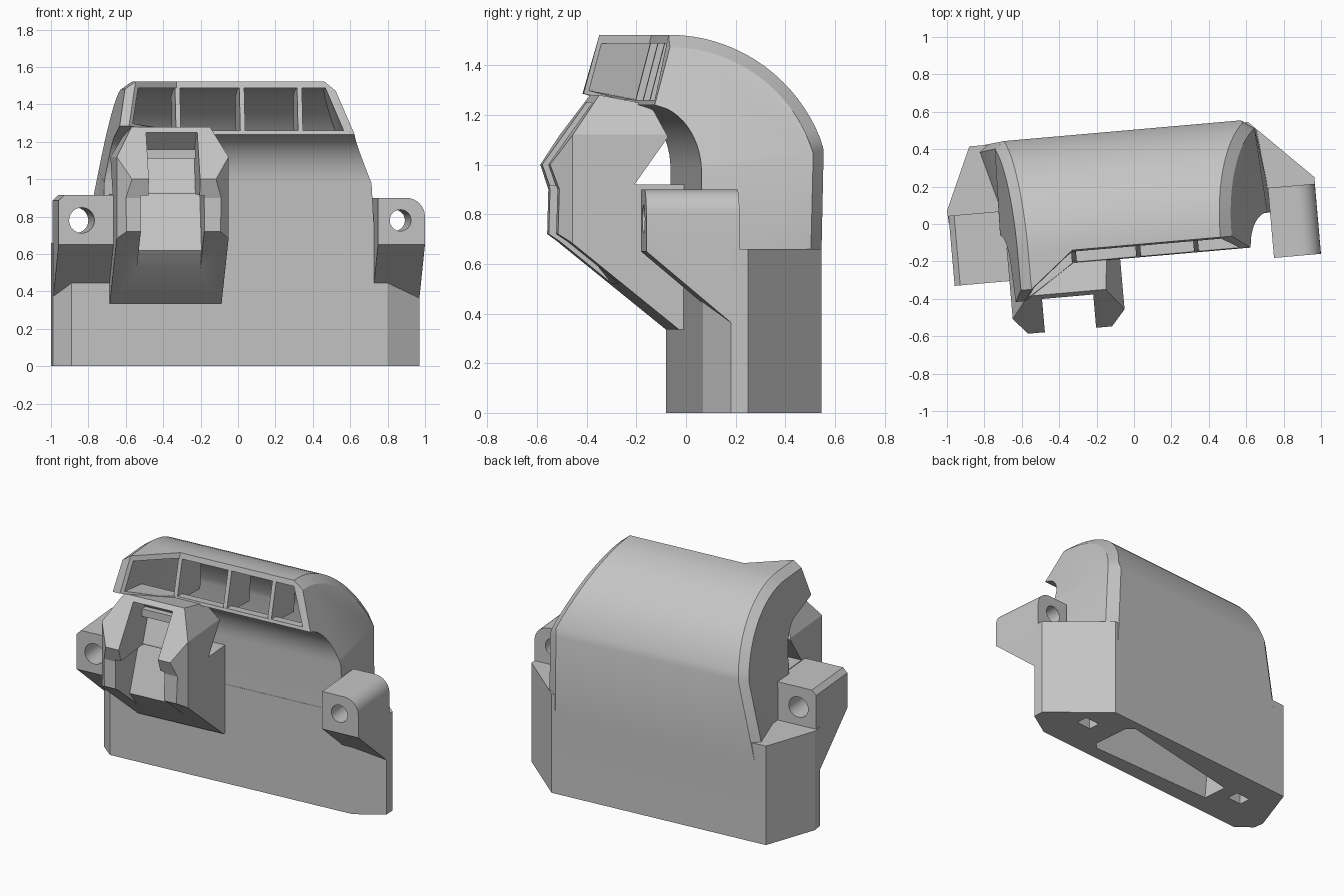
import bpy, bmesh, math
from mathutils import Vector, Matrix

if "Cube" in bpy.data.objects:
    bpy.data.objects.remove(bpy.data.objects["Cube"], do_unlink=True)

grey = bpy.data.materials.new("plain_grey")
grey.use_nodes = True
GREY = (0.56, 0.56, 0.56, 1)
grey.diffuse_color = GREY
grey.node_tree.nodes["Principled BSDF"].inputs["Base Color"].default_value = GREY


def loft(name, sections, split_caps=False):
    """Skin a list of equal-length point loops and cap both ends."""
    bm = bmesh.new()
    rings = [[bm.verts.new(p) for p in s] for s in sections]
    n = len(rings[0])
    for a, b in zip(rings, rings[1:]):
        for i in range(n):
            j = (i + 1) % n
            bm.faces.new((a[i], a[j], b[j], b[i]))
    caps = [bm.faces.new(rings[0]), bm.faces.new(rings[-1])]
    bm.normal_update()
    if split_caps:
        bmesh.ops.triangulate(bm, faces=caps, ngon_method='EAR_CLIP')
    bmesh.ops.recalc_face_normals(bm, faces=bm.faces)
    me = bpy.data.meshes.new(name)
    bm.to_mesh(me)
    bm.free()
    me.materials.append(grey)
    ob = bpy.data.objects.new(name, me)
    bpy.context.collection.objects.link(ob)
    return ob


def side_prism(name, profile, u0, u1):
    """Extrude a depth/height profile across the width."""
    return loft(name, [[(u, v, z) for v, z in profile] for u in (u0, u1)])


def box(name, u0, u1, v0, v1, z0, z1):
    return side_prism(name, [(v0, z0), (v1, z0), (v1, z1), (v0, z1)], u0, u1)


def boolean(ob, other, mode='DIFFERENCE'):
    other.hide_render = True
    m = ob.modifiers.new("cut", 'BOOLEAN')
    m.operation, m.solver, m.object = mode, 'EXACT', other
    bpy.context.view_layer.objects.active = ob
    bpy.ops.object.modifier_apply(modifier=m.name)
    bpy.data.objects.remove(other, do_unlink=True)


def slice_off(ob, co, normal):
    """Remove what lies beyond a plane and close the cut."""
    bm = bmesh.new()
    bm.from_mesh(ob.data)
    geom = bm.verts[:] + bm.edges[:] + bm.faces[:]
    bmesh.ops.bisect_plane(bm, geom=geom, plane_co=co, plane_no=Vector(normal), clear_outer=True)
    rim = [e for e in bm.edges if e.is_boundary]
    bmesh.ops.holes_fill(bm, edges=rim, sides=0)
    bmesh.ops.recalc_face_normals(bm, faces=bm.faces)
    bm.to_mesh(ob.data)
    bm.free()


# Hood ends: where the width stops for a given depth and height
def right_end(d):
    return lambda v, z: min(0.75 - d, 0.61 - 0.41 * (z - 1.24) - d, 1.14 - v - d / 2)


def left_end(d):
    def f(v, z):
        if v > 0.4 and z < 0.9:
            return -0.84 + d
        return max(-0.72, -0.63 - 0.17 * (1.5 - z)) + d
    return f


def hood_section(width, inset, wall, ft, fb, zb, low):
    """Hook-shaped section: outer arc, back wall, front wall, concave arc, lip."""
    r = 0.63 - inset
    pts = [(ft, 1.522 - inset)]
    for i in range(19):
        a = math.radians(74.6 * i / 18)
        pts.append((-0.105 + r * math.sin(a), 0.892 + r * math.cos(a)))
    pts += [(0.487 - inset, low), (wall, low)]
    for i in range(11):
        b = math.radians(7 * i)
        pts.append((-0.2 + (0.2 + wall) * math.cos(b), 0.98 + (0.26 + wall) * math.sin(b)))
    pts.append((fb, zb + wall))
    return [(width(v, z), v, z) for v, z in pts]


KINK = lambda v, z: -0.34
FLARE = (-0.30, -0.36, 1.285)
LIP = (-0.11, -0.18, 1.24)
body = loft("duct_body", [
    hood_section(left_end(0), 0.04, 0, *FLARE, 0.4),
    hood_section(left_end(0.05), 0, 0, *FLARE, 0.4),
    hood_section(KINK, 0, 0, *LIP, 0.4),
    hood_section(right_end(0.04), 0, 0, *LIP, 0.4),
    hood_section(right_end(0), 0.05, 0, *LIP, 0.4)], True)

# Chamfered base block
foot = [(-0.99, 0.157), (-0.986, 0.086), (-0.893, -0.002), (0.802, -0.002),
        (0.982, 0.095), (0.983, 0.165), (0.655, 0.49), (-0.841, 0.49)]
base = loft("base", [[(u, v, z) for u, v in foot] for z in (0, 0.66)])
boolean(body, base, 'UNION')

# Air channel from the front opening down to the bottom hole
t = 0.035
fl = (FLARE[0] - 0.1, FLARE[1] - 0.1, FLARE[2])
lp = (LIP[0] - 0.1, LIP[1] - 0.1, LIP[2] - 0.01)
cavity = loft("cavity", [
    hood_section(left_end(0.07), t, t, *fl, 0.5),
    hood_section(KINK, t, t, *lp, 0.5),
    hood_section(right_end(0.05), t, t, *lp, 0.5)], True)
boolean(body, cavity)
hole = [(-0.5, 0.13), (0.42, 0.09), (0.46, 0.13), (0.46, 0.39), (0.42, 0.43), (-0.5, 0.3)]
wide = [(-0.62, 0.06), (0.6, 0.05), (0.64, 0.08), (0.64, 0.4), (0.6, 0.43), (-0.62, 0.42)]
boolean(body, loft("funnel", [[(u, v, -0.01) for u, v in hole],
                              [(u, v, 0.55) for u, v in wide]]))
for u in (-0.66, 0.68):
    boolean(body, box("screw_pocket", u - 0.055, u + 0.055, 0.23, 0.31, -0.1, 0.2))
parts = [body]

# Dividers in the opening
for i, u in enumerate((-0.335, 0.01, 0.32)):
    parts.append(side_prism(f"divider_{i + 1}", [(-0.112, 1.5), (0.12, 1.45), (0.1, 1.2),
                            (-0.1, 1.22), (-0.177, 1.25)], u - 0.013, u + 0.013))


# Mounting tabs with a sloped underside and a bolt hole
def tab(name, u0, u1, top, hole_u, radius, corner, outer):
    prof = [(-0.246, top), (0.13, top), (0.13, 0.36), (0.1, 0.36), (-0.246, 0.65)]
    ob = side_prism(name, prof, u0, u1)
    bm = bmesh.new()
    bm.from_mesh(ob.data)
    edge = [e for e in bm.edges if all(abs(v.co.x - outer) < 0.001 and v.co.z > top - 0.001
                                       for v in e.verts)]
    bmesh.ops.bevel(bm, geom=edge, offset=corner, segments=8 if corner > 0.05 else 1,
                    profile=0.5, affect='EDGES')
    bm.to_mesh(ob.data)
    bm.free()
    ring = [(hole_u + radius * math.cos(k * math.pi / 16), 0.78 + radius * math.sin(k * math.pi / 16))
            for k in range(32)]
    boolean(ob, loft("bolt", [[(u, v, z) for u, z in ring] for v in (-0.5, 0.5)]))
    parts.append(ob)


tab("left_tab", 0.73, 0.982, 0.9, 0.85, 0.057, 0.1, 0.982)
tab("right_tab", -0.984, -0.66, 0.915, -0.86, 0.068, 0.03, -0.984)

# Front bracket: two rails around a channel
L, R = -0.69, -0.09
bracket = side_prism("front_bracket", [
    (-0.335, 1.28), (-0.13, 1.24), (-0.065, 1.11), (-0.2, 0.92), (0.01, 0.92), (0.01, 0.335),
    (-0.02, 0.335), (-0.46, 0.69), (-0.505, 0.72), (-0.5, 0.9), (-0.535, 1.0)], L, R)
for side, u in ((-1, L), (1, R)):
    slice_off(bracket, (u, 0, 1.12), (side * 0.87, 0, 0.49))
    slice_off(bracket, (u, -0.45, 0), (side * 0.75, -0.66, 0))
boolean(bracket, side_prism("lower_channel", [(-0.7, 0.91), (-0.22, 0.92), (-0.33, 0.62),
                            (-0.25, 0.52), (-0.7, 0.52)], -0.565, -0.225))
boolean(bracket, side_prism("upper_channel", [(-0.7, 1.25), (-0.3, 1.25), (-0.17, 1.12),
                            (-0.24, 0.93), (-0.24, 0.9), (-0.7, 0.9)], -0.525, -0.25))
parts.append(bracket)
parts.append(box("cross_bar", -0.53, -0.245, -0.25, -0.15, 1.11, 1.16))

# Turn the whole assembly slightly and shade it
turn = Matrix.Rotation(math.radians(5), 4, 'Z')
for ob in parts:
    ob.data.transform(turn)
bpy.ops.object.select_all(action='DESELECT')
for ob in parts:
    ob.select_set(True)
bpy.context.view_layer.objects.active = body
bpy.ops.object.shade_smooth_by_angle(angle=math.radians(20))
